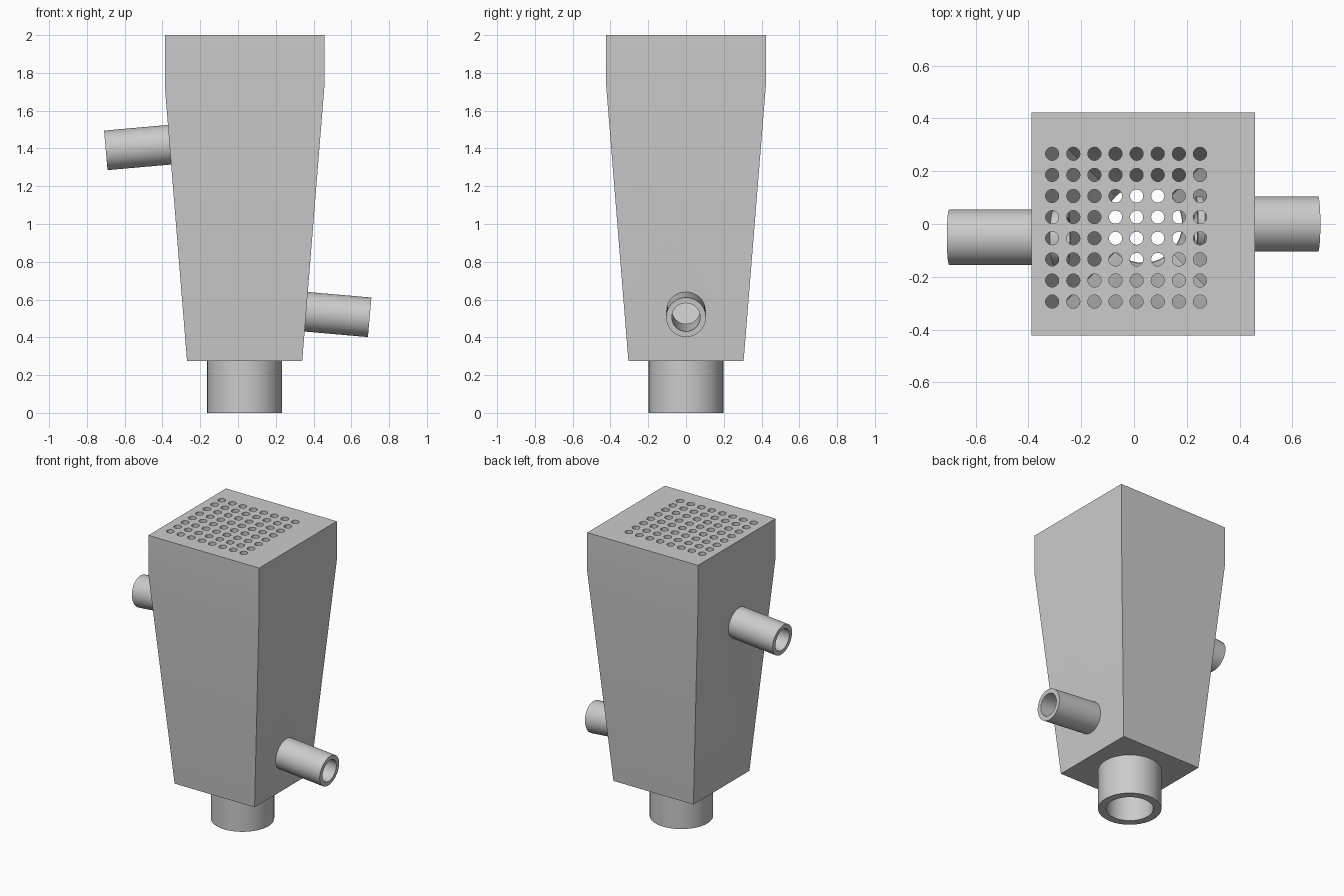
import bpy, bmesh, math
from mathutils import Vector

cube = bpy.data.objects.get("Cube")
if cube:
    bpy.data.objects.remove(cube)

CX = 0.035          # body axis
TILT = math.radians(5)
grey = bpy.data.materials.new("light grey")
grey.use_nodes = True
grey.diffuse_color = (0.6, 0.6, 0.6, 1)
grey.node_tree.nodes["Principled BSDF"].inputs["Base Color"].default_value = (0.6, 0.6, 0.6, 1)


def add_loft(bm, rings, sides, offset=(0, 0), loop=False):
    """Loft rings of (half width, z, squareness); loop joins last to first."""
    loops = []
    for half, z, square in rings:
        verts = []
        for i in range(sides):
            a = math.pi / 4 + math.tau * i / sides
            c, s = math.cos(a), math.sin(a)
            r = half * (1 - square + square / max(abs(c), abs(s)))
            verts.append(bm.verts.new((offset[0] + r * c, offset[1] + r * s, z)))
        loops.append(verts)
    pairs = list(zip(loops, loops[1:]))
    if loop:
        pairs.append((loops[-1], loops[0]))
    else:
        bm.faces.new(loops[0][::-1])
        bm.faces.new(loops[-1])
    for a, b in pairs:
        for i in range(sides):
            j = (i + 1) % sides
            bm.faces.new((a[i], a[j], b[j], b[i]))


def make_object(name, bm, location=(0, 0, 0), direction=(0, 0, 1)):
    bmesh.ops.recalc_face_normals(bm, faces=bm.faces)
    mesh = bpy.data.meshes.new(name)
    bm.to_mesh(mesh)
    bm.free()
    mesh.materials.append(grey)
    ob = bpy.data.objects.new(name, mesh)
    bpy.context.collection.objects.link(ob)
    ob.location = location
    ob.rotation_euler = Vector(direction).to_track_quat('Z', 'Y').to_euler()
    return ob


def loft(name, rings, sides, **place):
    bm = bmesh.new()
    add_loft(bm, rings, sides)
    return make_object(name, bm, **place)


def tube(name, outer, inner, length, **place):
    bm = bmesh.new()
    add_loft(bm, [(outer, 0, 0), (outer, length, 0), (inner, length, 0), (inner, 0, 0)],
             48, loop=True)
    return make_object(name, bm, **place)


def activate(ob):
    bpy.ops.object.select_all(action='DESELECT')
    ob.select_set(True)
    bpy.context.view_layer.objects.active = ob


def cut(ob, cutter):
    cutter.hide_render = True
    mod = ob.modifiers.new("cut", 'BOOLEAN')
    mod.operation = 'DIFFERENCE'
    mod.solver = 'EXACT'
    mod.object = cutter
    activate(ob)
    bpy.ops.object.modifier_apply(modifier=mod.name)
    bpy.data.objects.remove(cutter)


# Tapered square body with a hollow funnel inside
axis = (CX, 0, 0)
body = loft("hopper_body", [(0.305, 0.275, 1), (0.4225, 1.73, 1), (0.4225, 2, 1)], 4,
            location=axis)
cut(body, loft("cavity", [(0.15, 0.29, 0), (0.215, 0.5, 1), (0.38, 1.73, 1), (0.38, 1.95, 1)],
               48, location=axis))
cut(body, loft("outlet_bore", [(0.147, 0.2, 0), (0.147, 0.34, 0)], 48, location=axis))

# Perforated lid: eight by eight round holes
bm = bmesh.new()
for i in range(8):
    for j in range(8):
        add_loft(bm, [(0.025, 1.9, 0), (0.025, 2.1, 0)], 24,
                 offset=(-0.25 + 0.08 * i, -0.266 + 0.08 * j))
cut(body, make_object("lid_holes", bm))

# Side pipes, tilted and reaching through the walls
parts = [body]
for name, start, side, length in (("lower_left_pipe", (0.697, 0, 0.506), -1, 0.465),
                                  ("upper_right_pipe", (-0.70, -0.05, 1.39), 1, 0.452)):
    place = dict(location=start, direction=(side * math.cos(TILT), 0, math.sin(TILT)))
    cut(body, loft("pipe_bore", [(0.09, 0, 0), (0.09, length + 0.02, 0)], 48, **place))
    parts.append(tube(name, 0.105, 0.075, length, **place))

# Bottom outlet
parts.append(tube("outlet_pipe", 0.198, 0.147, 0.28, location=axis))

for ob in parts:
    activate(ob)
    bpy.ops.object.shade_smooth_by_angle(angle=math.radians(25))
